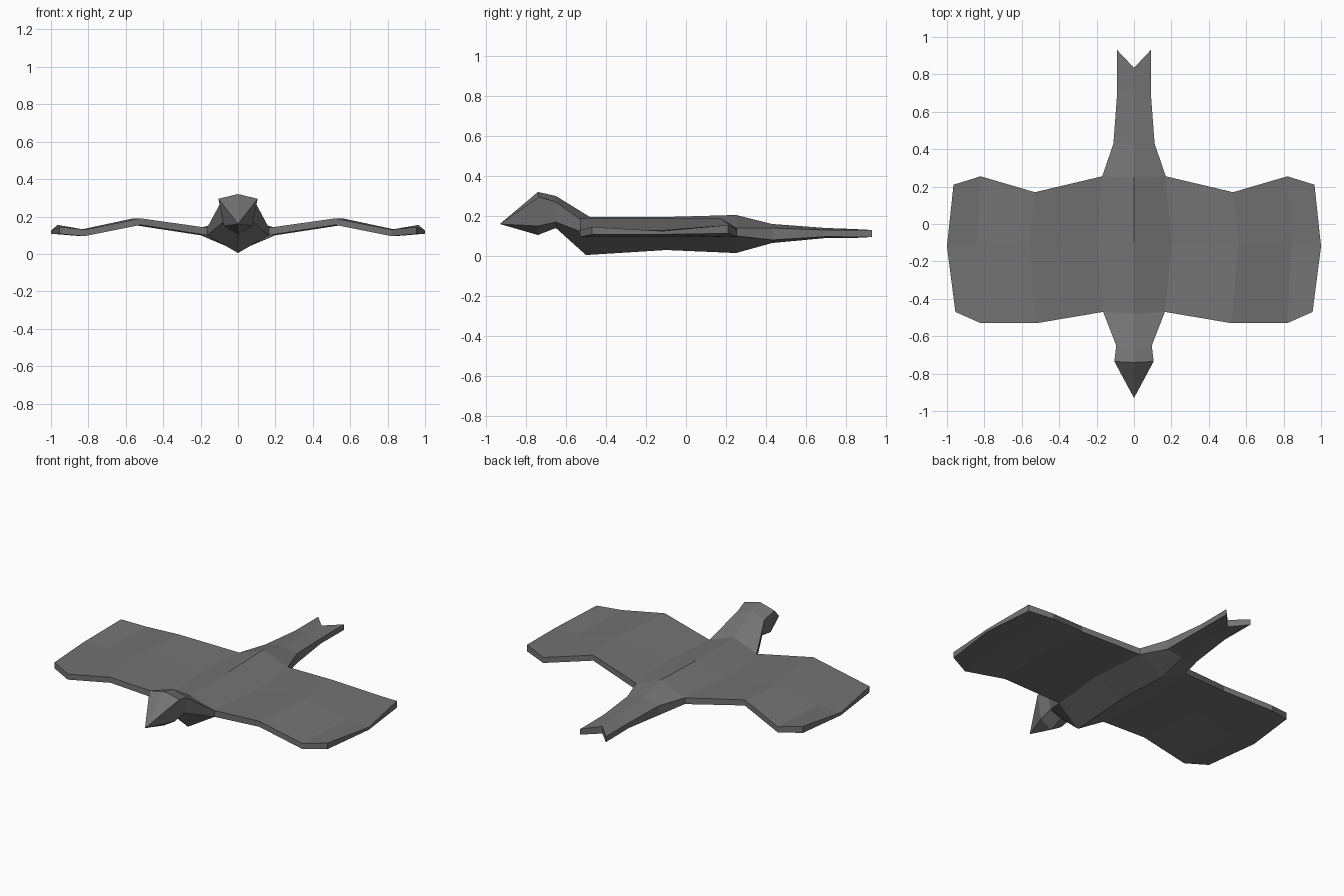
import bpy

if "Cube" in bpy.data.objects:
    bpy.data.objects.remove(bpy.data.objects["Cube"])

grey = bpy.data.materials.new("slate grey")
grey.diffuse_color = (0.17, 0.17, 0.17, 1)
grey.use_nodes = True
grey.node_tree.nodes["Principled BSDF"].inputs["Base Color"].default_value = grey.diffuse_color


def mirrored_half(name, verts, faces):
    """Make a right-hand half and mirror it across x = 0."""
    mesh = bpy.data.meshes.new(name)
    mesh.from_pydata(verts, [], faces)
    mesh.materials.append(grey)
    obj = bpy.data.objects.new(name, mesh)
    bpy.context.collection.objects.link(obj)
    bpy.context.view_layer.objects.active = obj
    bpy.ops.object.mode_set(mode='EDIT')
    bpy.ops.mesh.select_all(action='SELECT')
    bpy.ops.mesh.normals_make_consistent(inside=False)
    bpy.ops.object.mode_set(mode='OBJECT')
    mod = obj.modifiers.new("mirror", 'MIRROR')
    mod.use_clip = True
    return obj


# Body stations from head to tail, each a half ring:
# ridge (y, z), upper side (x, y, z), lower side (x, y, z), keel (y, z)
stations = [
    ((-.74, .32), (.105, -.735, .295), (.075, -.74, .15), (-.74, .105)),
    ((-.65, .30), (.095, -.65, .27), (.08, -.65, .17), (-.65, .14)),
    ((-.48, .195), (.165, -.47, .14), (.165, -.47, .10), (-.50, .005)),
    ((-.10, .195), (.20, -.10, .14), (.20, -.10, .10), (-.10, .03)),
    ((.25, .205), (.17, .255, .14), (.17, .255, .10), (.25, .015)),
    ((.43, .16), (.11, .43, .14), (.11, .43, .08), (.43, .065)),
    ((.70, .14), (.09, .70, .13), (.09, .70, .097), (.70, .09)),
    ((.835, .135), (.09, .93, .13), (.09, .93, .095), (.835, .09)),
]
verts, faces = [], []
for ridge, upper, lower, keel in stations:
    verts += [(0, *ridge), upper, lower, (0, *keel)]
for i in range(len(stations) - 1):
    for j in range(3):
        if j == 1 and i in (2, 3):      # opening where the wing joins
            continue
        a = i * 4 + j
        faces.append((a, a + 1, a + 5, a + 4))
# Beak fan and notched tail end
tip = len(verts)
verts.append((0, -.93, .16))
faces += [(tip, j + 1, j) for j in range(3)]
last = (len(stations) - 1) * 4
faces.append((last, last + 1, last + 2, last + 3))
mirrored_half("body", verts, faces)

# Wing ribs from root to tip: front, middle, back points (x, y, top z, bottom z)
ribs = [
    ((.165, -.47, .14, .10), (.20, -.10, .14, .10), (.17, .255, .14, .10)),
    ((.52, -.53, .19, .155), (.56, -.10, .19, .155), (.53, .17, .19, .155)),
    ((.82, -.53, .13, .095), (.84, -.11, .13, .095), (.82, .255, .13, .095)),
    ((.955, -.47, .145, .107), (1.0, -.12, .125, .108), (.965, .21, .155, .113)),
]
verts, faces = [], []
for rib in ribs:
    verts += [(x, y, t) for x, y, t, b in rib]
    verts += [(x, y, b) for x, y, t, b in reversed(rib)]
for i in range(3):
    for j in range(6):
        if j == 5:                      # leading edge closes the loop
            a, b = i * 6 + 5, i * 6
        else:
            a, b = i * 6 + j, i * 6 + j + 1
        faces.append((a, b, b + 6, a + 6))
t = 18
faces += [(t, t + 1, t + 4, t + 5), (t + 1, t + 2, t + 3, t + 4)]
mirrored_half("wings", verts, faces)
